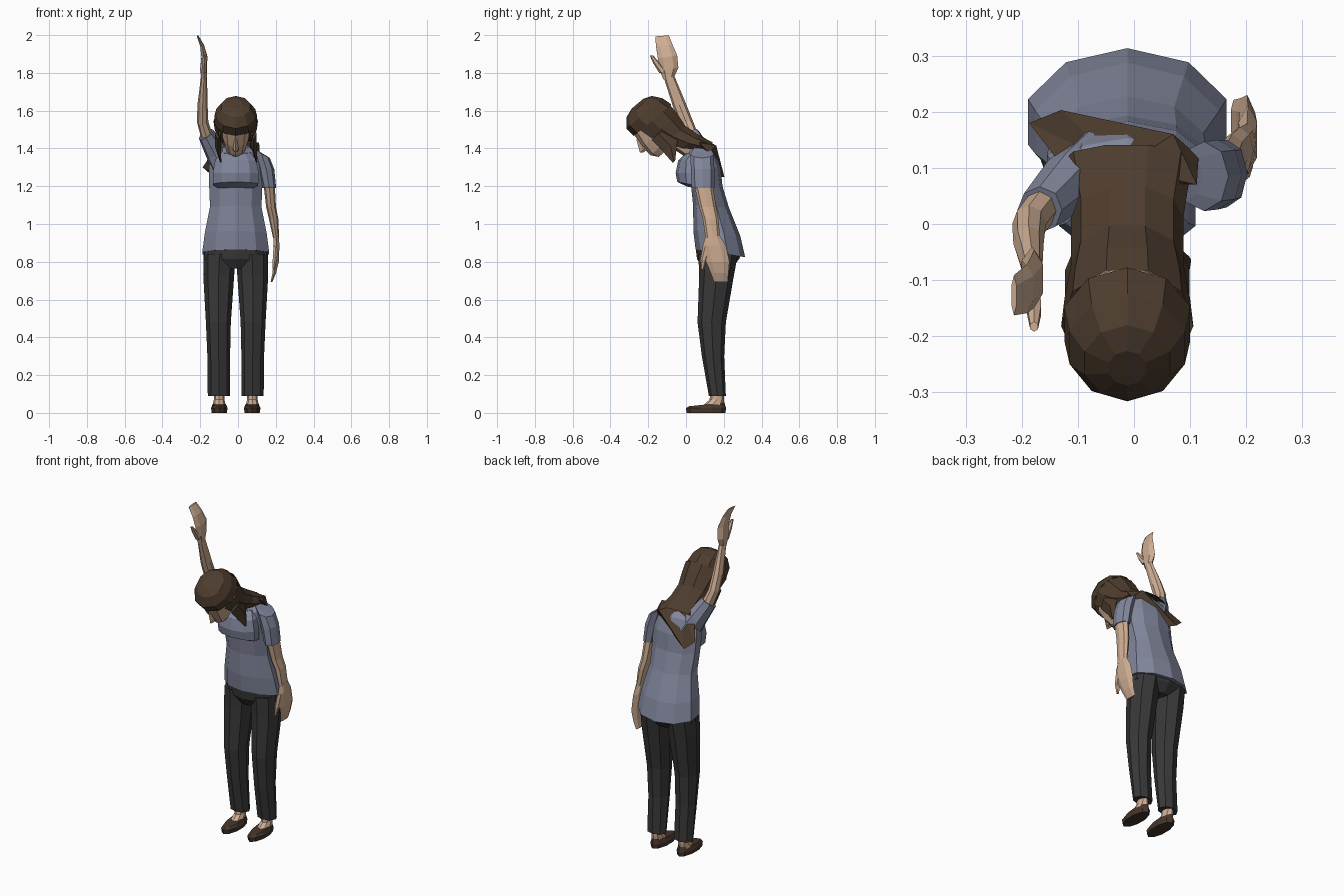
import bpy, bmesh
from math import sin, cos, radians

CX = -0.012  # body centre line


def material(name, rgb):
    m = bpy.data.materials.new(name)
    m.diffuse_color = (*rgb, 1)
    return m


SKIN = material("skin", (0.62, 0.42, 0.29))
HAIR = material("hair", (0.075, 0.046, 0.027))
SHIRT = material("shirt", (0.22, 0.24, 0.33))
PANTS = material("trousers", (0.04, 0.04, 0.042))
SHOE = material("shoe", (0.06, 0.036, 0.024))


def make(name, verts, faces, mat):
    me = bpy.data.meshes.new(name)
    me.from_pydata(verts, [], faces)
    bm = bmesh.new()
    bm.from_mesh(me)
    bmesh.ops.recalc_face_normals(bm, faces=bm.faces)
    bm.to_mesh(me)
    bm.free()
    me.materials.append(mat)
    ob = bpy.data.objects.new(name, me)
    bpy.context.collection.objects.link(ob)
    return ob


def loft(name, rings, n, mat, caps=(True, True), arc=None):
    """Skin rings (x, y, z, rx, ry, pitch, roll); arc makes an open sheet."""
    verts, faces = [], []
    if arc:
        angles = [radians(arc[0] + (arc[1] - arc[0]) * k / (n - 1)) for k in range(n)]
    else:
        angles = [radians(90 + 360 * k / n) for k in range(n)]
    for r in rings:
        x, y, z, rx, ry, p, q = (tuple(r) + (0, 0))[:7]
        p, q = radians(p), radians(q)
        for a in angles:
            c, s = rx * cos(a), ry * sin(a)
            verts.append((x + c * cos(q), y + s * cos(p), z + c * sin(q) + s * sin(p)))
    for i in range(len(rings) - 1):
        for k in range(n - 1 if arc else n):
            a, b = i * n + k, i * n + (k + 1) % n
            faces.append((a, b, b + n, a + n))
    if not arc:
        if caps[0]:
            faces.append(tuple(range(n)))
        if caps[1]:
            faces.append(tuple(range(len(verts) - n, len(verts))))
    return make(name, verts, faces, mat)


def head_ring(h, f, rx, ry, x=CX):
    """Ring in the frame of the bowed head: h towards crown, f towards face."""
    return (x, -0.17 - 0.643 * h - 0.766 * f, 1.51 + 0.766 * h - 0.643 * f, rx, ry, 40)


# Shirt body, 10 sided, with sloping hem
loft("shirt_body", [
    (CX, 0.182, 0.845, 0.186, 0.133, -9),
    (CX, 0.163, 0.95, 0.172, 0.125, -6),
    (CX, 0.133, 1.09, 0.143, 0.095, -3),
    (CX, 0.11, 1.20, 0.148, 0.083),
    (CX, 0.095, 1.30, 0.15, 0.088),
    (CX, 0.08, 1.375, 0.135, 0.075, 12),
    (CX, 0.065, 1.41, 0.07, 0.055, 15)], 10, SHIRT)
loft("shirt_chest", [
    (CX, 0.045, 1.19, 0.095, 0.04, -12),
    (CX, 0.025, 1.21, 0.125, 0.072, -10),
    (CX, 0.02, 1.27, 0.128, 0.075),
    (CX, 0.02, 1.335, 0.115, 0.062),
    (CX, 0.045, 1.38, 0.085, 0.05, 10)], 10, SHIRT)

# Sleeves
loft("lowered_sleeve", [
    (0.09, 0.085, 1.40, 0.04, 0.045, 0, -35),
    (0.125, 0.085, 1.37, 0.048, 0.062, 0, -25),
    (0.15, 0.088, 1.29, 0.042, 0.062),
    (0.166, 0.09, 1.19, 0.036, 0.06)], 8, SHIRT)
loft("raised_sleeve", [
    (-0.08, 0.095, 1.31, 0.065, 0.075, 20, 28),
    (-0.12, 0.07, 1.385, 0.056, 0.062, 22, 28),
    (-0.168, 0.025, 1.475, 0.045, 0.046, 25, 28)], 8, SHIRT)

# Arms
loft("lowered_arm", [
    (0.164, 0.09, 1.22, 0.03, 0.05),
    (0.175, 0.115, 1.09, 0.026, 0.045),
    (0.188, 0.13, 1.03, 0.025, 0.042),
    (0.202, 0.142, 0.925, 0.016, 0.038)], 8, SKIN)
loft("raised_arm", [
    (-0.16, 0.035, 1.45, 0.033, 0.036, 22, 20),
    (-0.187, 0.0, 1.54, 0.030, 0.036, 22),
    (-0.188, -0.035, 1.63, 0.027, 0.035, 22),
    (-0.18, -0.09, 1.78, 0.016, 0.028, 15)], 8, SKIN)

# Hands with thumbs
loft("lowered_hand", [
    (0.202, 0.142, 0.94, 0.016, 0.036),
    (0.203, 0.15, 0.885, 0.019, 0.062),
    (0.202, 0.168, 0.80, 0.016, 0.062),
    (0.192, 0.178, 0.74, 0.011, 0.047),
    (0.177, 0.185, 0.692, 0.005, 0.036)], 6, SKIN)
loft("lowered_thumb", [
    (0.20, 0.115, 0.88, 0.014, 0.026),
    (0.195, 0.093, 0.81, 0.013, 0.018),
    (0.188, 0.086, 0.758, 0.006, 0.008)], 6, SKIN)
loft("raised_hand", [
    (-0.18, -0.092, 1.77, 0.016, 0.028, 10),
    (-0.182, -0.09, 1.82, 0.021, 0.05, 8),
    (-0.178, -0.098, 1.885, 0.018, 0.052, 8),
    (-0.19, -0.115, 1.945, 0.012, 0.044, 6),
    (-0.214, -0.127, 1.996, 0.005, 0.036, 5)], 6, SKIN)
loft("raised_thumb", [
    (-0.18, -0.118, 1.80, 0.015, 0.024),
    (-0.178, -0.155, 1.85, 0.014, 0.018),
    (-0.178, -0.183, 1.893, 0.008, 0.009)], 6, SKIN)

# Trousers
loft("trouser_seat", [
    (CX, 0.17, 0.91, 0.16, 0.112),
    (CX, 0.172, 0.865, 0.174, 0.122, -6),
    (CX, 0.17, 0.815, 0.172, 0.112),
    (CX, 0.165, 0.765, 0.10, 0.075)], 10, PANTS)

for side, s in (("right", -1), ("left", 1)):
    # Legs, ankles and flat shoes
    loft(side + "_trouser_leg", [
        (CX + s * 0.086, 0.17, 0.84, 0.084, 0.105),
        (CX + s * 0.09, 0.162, 0.73, 0.082, 0.092),
        (CX + s * 0.092, 0.136, 0.48, 0.066, 0.075),
        (CX + s * 0.09, 0.143, 0.30, 0.06, 0.059),
        (CX + s * 0.089, 0.166, 0.09, 0.059, 0.045)], 8, PANTS)
    loft(side + "_foot", [
        (CX + s * 0.088, 0.165, 0.12, 0.028, 0.036),
        (CX + s * 0.088, 0.163, 0.07, 0.028, 0.038),
        (CX + s * 0.088, 0.135, 0.035, 0.036, 0.065, 10)], 8, SKIN)
    loft(side + "_shoe", [
        (CX + s * 0.087, 0.106, 0.0, 0.042, 0.103),
        (CX + s * 0.087, 0.106, 0.025, 0.046, 0.106),
        (CX + s * 0.087, 0.11, 0.045, 0.036, 0.094, 6)], 10, SHOE)
    # Side locks of hair framing the face
    x = CX + s * 0.095
    loft(side + "_hair_lock", [
        head_ring(-0.04, 0.0, 0.016, 0.05, x),
        head_ring(-0.13, -0.005, 0.016, 0.05, x),
        head_ring(-0.207, 0.035, 0.004, 0.008, x + 0.015)], 4, HAIR)

# Neck and bowed head
loft("neck", [
    (CX, 0.06, 1.37, 0.055, 0.055, 25),
    (CX, -0.02, 1.425, 0.05, 0.05, 45),
    (CX, -0.12, 1.48, 0.05, 0.055, 45)], 8, SKIN)
loft("head", [
    head_ring(-0.135, 0.05, 0.028, 0.03),
    head_ring(-0.10, 0.03, 0.054, 0.078),
    head_ring(-0.04, 0.01, 0.072, 0.103),
    head_ring(0.04, 0.0, 0.08, 0.104),
    head_ring(0.11, -0.02, 0.06, 0.08)], 10, SKIN)
loft("nose", [
    head_ring(-0.065, 0.108, 0.016, 0.02),
    head_ring(-0.053, 0.115, 0.015, 0.026),
    head_ring(0.01, 0.102, 0.007, 0.01)], 4, SKIN)

# Hair: cap, curtain down the back, swept tail
loft("hair_cap", [
    head_ring(0.153, -0.015, 0.035, 0.04),
    head_ring(0.135, -0.012, 0.08, 0.088),
    head_ring(0.09, -0.01, 0.108, 0.125),
    head_ring(0.035, -0.02, 0.118, 0.13)], 10, HAIR, caps=(True, False))
loft("hair_curtain", [
    head_ring(0.035, -0.02, 0.118, 0.13),
    head_ring(-0.03, -0.03, 0.112, 0.118),
    head_ring(-0.10, -0.05, 0.10, 0.088),
    head_ring(-0.18, -0.09, 0.10, 0.07),
    head_ring(-0.26, -0.15, 0.116, 0.04)], 8, HAIR, arc=(-40, 220))
make("hair_tail", [
    (0.112, 0.07, 1.43), (0.115, 0.12, 1.38), (0.07, 0.16, 1.415),
    (-0.13, 0.203, 1.25), (-0.187, 0.18, 1.30), (-0.11, 0.08, 1.42),
    (-0.02, 0.10, 1.45), (-0.09, 0.15, 1.25)],
    [(0, 1, 2), (0, 2, 6), (6, 2, 3), (6, 3, 4), (6, 4, 5),
     (0, 7, 1), (1, 7, 3, 2), (3, 7, 4), (4, 7, 5), (5, 7, 0), (0, 6, 5)], HAIR)
